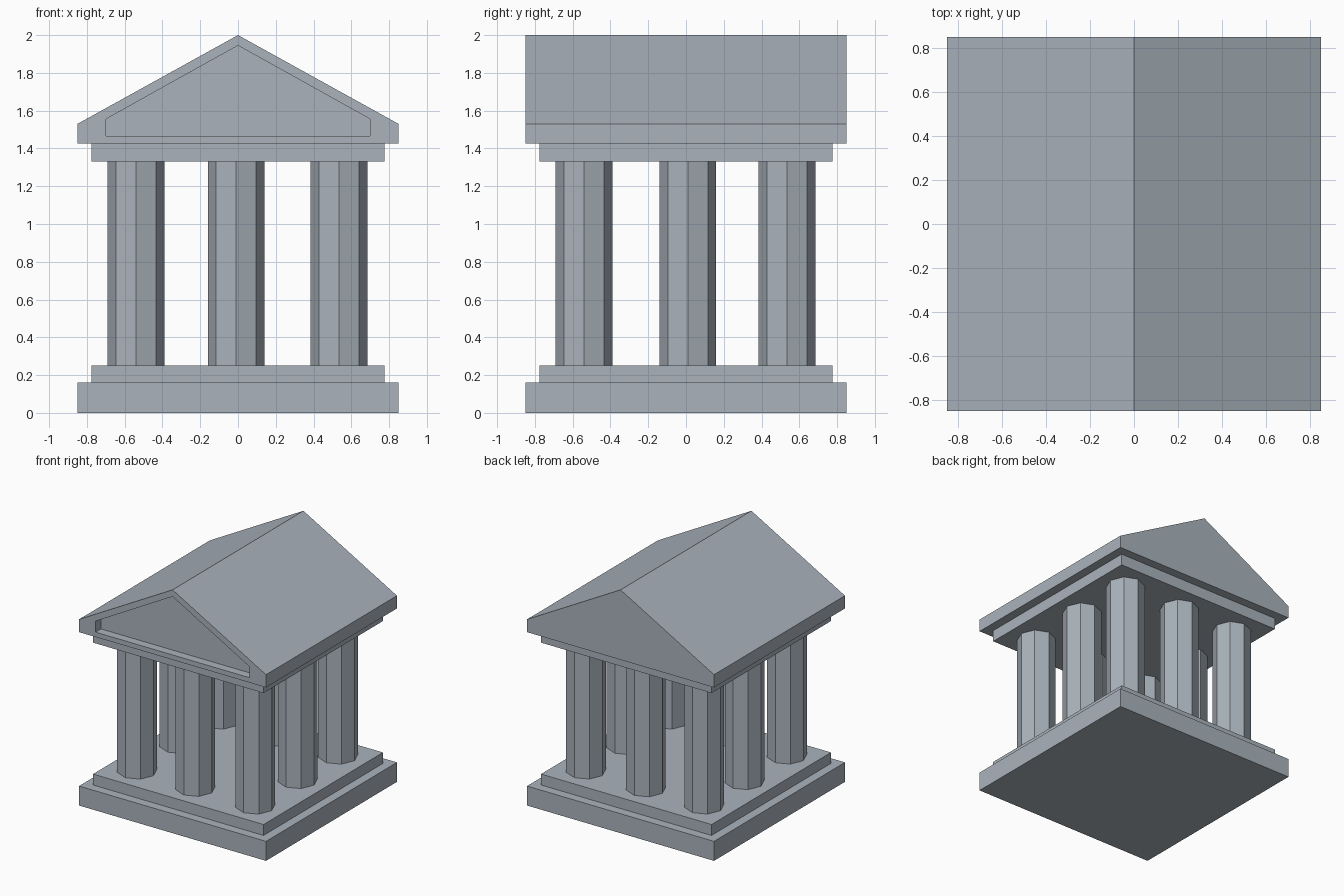
import bpy, bmesh

cube = bpy.data.objects.get("Cube")
if cube:
    bpy.data.objects.remove(cube, do_unlink=True)

# Single stone colour
stone = bpy.data.materials.new("blue_grey_stone")
stone.use_nodes = True
colour = (0.40, 0.45, 0.50, 1.0)
stone.diffuse_color = colour
stone.node_tree.nodes["Principled BSDF"].inputs["Base Color"].default_value = colour


def loft(name, rings):
    """Join matching rings of points with quads and cap both ends."""
    bm = bmesh.new()
    loops = [[bm.verts.new(p) for p in ring] for ring in rings]
    n = len(loops[0])
    for a, b in zip(loops, loops[1:]):
        for i in range(n):
            j = (i + 1) % n
            bm.faces.new((a[i], a[j], b[j], b[i]))
    bm.faces.new(loops[0])
    bm.faces.new(loops[-1])
    bmesh.ops.recalc_face_normals(bm, faces=bm.faces)
    mesh = bpy.data.meshes.new(name)
    bm.to_mesh(mesh)
    bm.free()
    mesh.materials.append(stone)
    obj = bpy.data.objects.new(name, mesh)
    bpy.context.collection.objects.link(obj)
    return obj


def slab(name, half, bottom, top):
    corners = [(-half, -half), (half, -half), (half, half), (-half, half)]
    return loft(name, [[(x, y, z) for x, y in corners] for z in (bottom, top)])


# Stepped base and the beam above the columns
slab("lower_step", 0.85, 0.0, 0.16)
slab("upper_step", 0.775, 0.16, 0.25)
slab("entablature", 0.775, 1.33, 1.425)

# Octagonal columns around the edge, open in the middle
for row, y in (("front", -0.54), ("middle", 0.01), ("back", 0.535)):
    for side, x in (("right", -0.54), ("centre", -0.01), ("left", 0.535)):
        if (row, side) == ("middle", "centre"):
            continue
        bpy.ops.mesh.primitive_cylinder_add(
            vertices=8, radius=0.15, depth=1.08, location=(x, y, 0.79))
        column = bpy.context.object
        column.name = f"{row}_{side}_column"
        column.data.materials.append(stone)


# Gabled roof with a sunken panel in the front pediment
def gable(half, bottom, eave, ridge, y):
    return [(-half, y, bottom), (half, y, bottom), (half, y, eave),
            (0, y, ridge), (-half, y, eave)]


outer = (0.85, 1.425, 1.53, 2.0)
panel = (0.70, 1.465, 1.555, 1.945)
loft("gabled_roof", [gable(*outer, 0.85), gable(*outer, -0.85),
                     gable(*panel, -0.85), gable(*panel, -0.78)])
